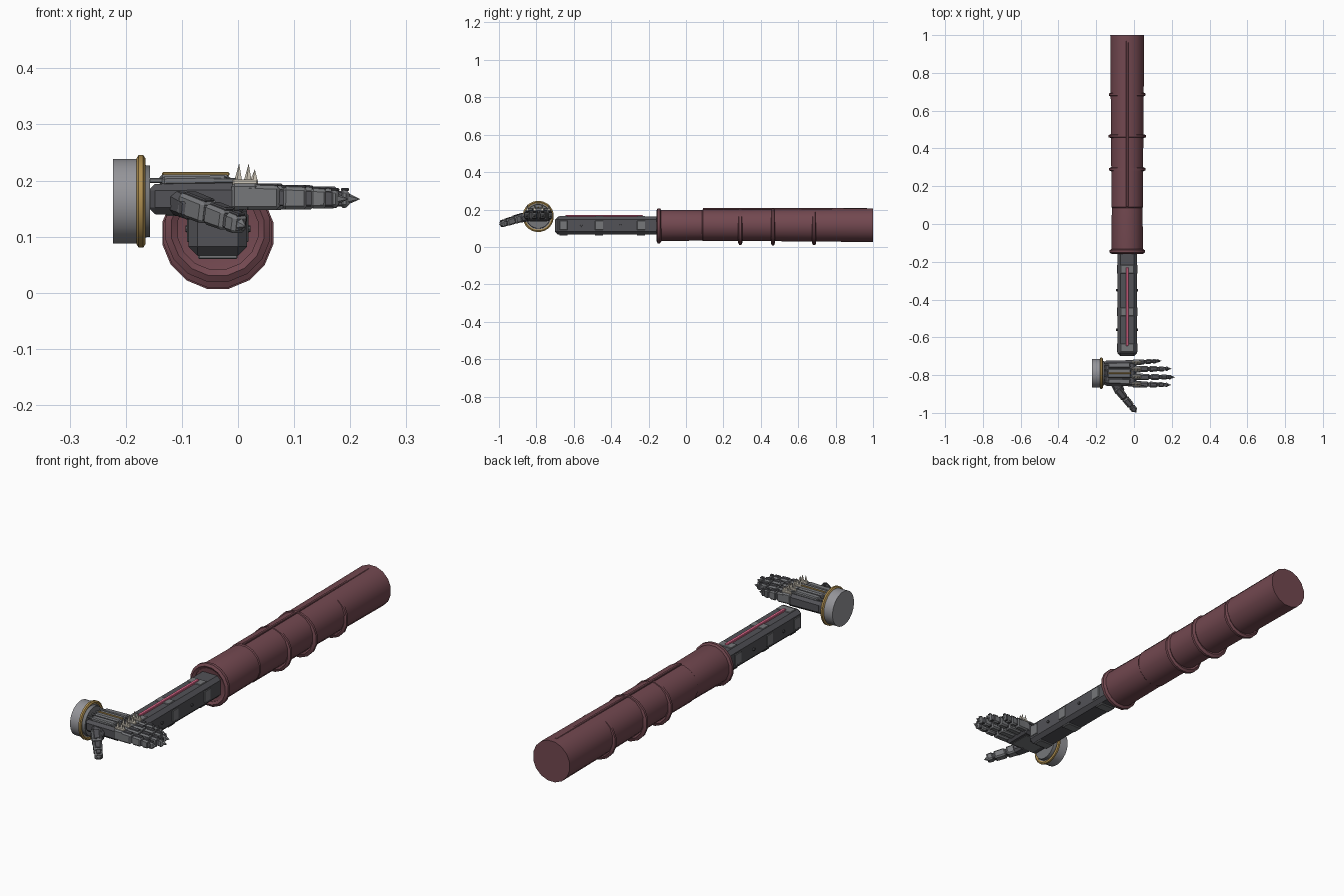
import bpy, bmesh, math
from mathutils import Vector, Matrix

if "Cube" in bpy.data.objects:
    bpy.data.objects.remove(bpy.data.objects["Cube"])


def material(name, r, g, b):
    m = bpy.data.materials.new(name)
    m.diffuse_color = (r, g, b, 1)
    m.use_nodes = True
    m.node_tree.nodes["Principled BSDF"].inputs["Base Color"].default_value = m.diffuse_color
    return m


CLOTH = material("maroon_cloth", 0.17, 0.065, 0.08)
DARK = material("dark_steel", 0.085, 0.085, 0.095)
STEEL = material("steel", 0.18, 0.185, 0.195)
LIGHT = material("light_steel", 0.30, 0.30, 0.32)
GOLD = material("gold", 0.42, 0.27, 0.08)
PINK = material("pink_glow", 0.85, 0.16, 0.30)
BONE = material("bone", 0.62, 0.57, 0.48)


def finish(name, bm, mat, smooth=False):
    bmesh.ops.recalc_face_normals(bm, faces=bm.faces)
    me = bpy.data.meshes.new(name)
    bm.to_mesh(me)
    bm.free()
    ob = bpy.data.objects.new(name, me)
    bpy.context.collection.objects.link(ob)
    me.materials.append(mat)
    if smooth:
        bpy.ops.object.select_all(action='DESELECT')
        ob.select_set(True)
        bpy.context.view_layer.objects.active = ob
        bpy.ops.object.shade_smooth_by_angle(angle=math.radians(35))
    return ob


def frame(p, q, up):
    """Matrix at the middle of p-q with local x along p-q and z near up."""
    x = (q - p).normalized()
    y = up.cross(x).normalized()
    m = Matrix((x, y, x.cross(y))).transposed().to_4x4()
    m.translation = (p + q) / 2
    return m


def beam(bm, p, q, w, h, bevel=0.0, taper=1.0, up=(0, 0, 1)):
    p, q = Vector(p), Vector(q)
    part = bmesh.new()
    bmesh.ops.create_cube(part, size=1)
    for v in part.verts:
        t = taper if v.co.x > 0 else 1
        v.co = Vector((v.co.x * (q - p).length, v.co.y * w * t, v.co.z * h * t))
    if bevel:
        bmesh.ops.bevel(part, geom=part.edges[:], offset=bevel, segments=1, affect='EDGES')
    part.transform(frame(p, q, Vector(up)))
    tmp = bpy.data.meshes.new("tmp")
    part.to_mesh(tmp)
    part.free()
    bm.from_mesh(tmp)
    bpy.data.meshes.remove(tmp)


def box(bm, x0, x1, y0, y1, z0, z1, bevel=0.0):
    z = (z0 + z1) / 2
    y = (y0 + y1) / 2
    beam(bm, (x0, y, z), (x1, y, z), y1 - y0, z1 - z0, bevel)


def cone(bm, p, q, r, n=6, r2=0.0):
    p, q = Vector(p), Vector(q)
    rot = (q - p).to_track_quat('Z', 'Y').to_matrix().to_4x4()
    bmesh.ops.create_cone(bm, cap_ends=True, segments=n, radius1=r, radius2=r2,
                          depth=(q - p).length, matrix=Matrix.Translation((p + q) / 2) @ rot)


def lathe(name, profile, center, axis, n, mat, closed=False, smooth=True):
    """Profile of (position along axis, radius) turned about x or y."""
    bm = bmesh.new()
    rings = []
    for t, r in profile:
        ring = []
        for i in range(n):
            a = 2 * math.pi * (i + 0.5) / n
            c, s = r * math.cos(a), r * math.sin(a)
            co = Vector((t, c, s)) if axis == 'x' else Vector((c, t, s))
            ring.append(bm.verts.new(co + Vector(center)))
        rings.append(ring)
    pairs = list(zip(rings, rings[1:])) + ([(rings[-1], rings[0])] if closed else [])
    for a, b in pairs:
        for i in range(n):
            bm.faces.new((a[i], a[(i + 1) % n], b[(i + 1) % n], b[i]))
    if not closed:
        bm.faces.new(rings[0])
        bm.faces.new(rings[-1])
    return finish(name, bm, mat, smooth)


def band(name, t, r, thick, width, center, axis, n, mat):
    pts = [(t + width * math.cos(k * math.pi / 3), r + thick * math.sin(k * math.pi / 3))
           for k in range(6)]
    return lathe(name, pts, center, axis, n, mat, closed=True)


AX = -0.036

# sleeve: cuff section, then the longer upper tube
lathe("sleeve_cuff", [(-0.145, 0.06), (-0.15, 0.082), (-0.13, 0.085), (0.09, 0.083)],
      (AX, 0, 0.115), 'y', 16, CLOTH)
lathe("sleeve_upper", [(0.085, 0.082), (0.09, 0.086), (0.29, 0.086), (0.465, 0.087),
                       (0.685, 0.089), (1.0, 0.0915)], (AX, 0, 0.116), 'y', 16, CLOTH)
band("cuff_ring", -0.145, 0.084, 0.013, 0.013, (AX, 0, 0.113), 'y', 16, CLOTH)
for i, y in enumerate((0.29, 0.465, 0.685)):
    band(f"sleeve_fold_{i}", y, 0.087, 0.016 if i == 1 else 0.013, 0.011,
         (AX, 0, 0.106), 'y', 16, CLOTH)
bm = bmesh.new()
box(bm, AX - 0.006, AX + 0.006, 0.09, 0.97, 0.19, 0.207, 0.002)
finish("sleeve_seam", bm, CLOTH)

# forearm: chamfered beam with collar
bm = bmesh.new()
beam(bm, (AX, -0.13, 0.114), (AX, -0.70, 0.114), 0.104, 0.096, 0.016)
finish("forearm", bm, DARK)

# clamp plates on all four faces of the forearm
bm = bmesh.new()
for y in (-0.655, -0.465, -0.24):
    box(bm, AX - 0.035, AX + 0.035, y - 0.022, y + 0.022, 0.155, 0.165, 0.002)
    box(bm, AX - 0.035, AX + 0.035, y - 0.022, y + 0.022, 0.060, 0.070, 0.002)
    for s in (-1, 1):
        x = AX + s * 0.051
        box(bm, x - 0.004, x + 0.004, y - 0.022, y + 0.022, 0.09, 0.14, 0.002)
finish("forearm_clamps", bm, STEEL)
bm = bmesh.new()
for y in (-0.56, -0.35):
    for s in (-1, 1):
        cone(bm, (AX + s * 0.048, y, 0.114), (AX + s * 0.058, y, 0.114), 0.007, 8, 0.006)
finish("forearm_bolts", bm, DARK)
bm = bmesh.new()
box(bm, AX - 0.007, AX + 0.007, -0.645, -0.23, 0.158, 0.170, 0.002)
finish("forearm_light_strip", bm, PINK)

# wrist cuff
WR = (0, -0.79, 0.163)
lathe("wrist_cuff", [(-0.223, 0.076), (-0.172, 0.076)], WR, 'x', 24, LIGHT)
band("wrist_gold_ring", -0.173, 0.077, 0.0075, 0.008, WR, 'x', 24, GOLD)
lathe("wrist_joint", [(-0.175, 0.066), (-0.157, 0.064)], WR, 'x', 24, STEEL)

# palm
bm = bmesh.new()
beam(bm, (-0.16, -0.79, 0.167), (0.012, -0.79, 0.167), 0.132, 0.054, 0.012, 1.06)
finish("palm", bm, DARK)
bm = bmesh.new()
box(bm, -0.13, -0.01, -0.84, -0.74, 0.137, 0.146, 0.003)
finish("palm_pad", bm, STEEL)

# back-of-hand plates, tendons and gold inlay
FINGERS = [(-0.848, -0.852, 0.197, 0.033), (-0.809, -0.811, 0.218, 0.034),
           (-0.769, -0.766, 0.199, 0.033), (-0.733, -0.724, 0.145, 0.029)]
bm = bmesh.new()
box(bm, -0.14, -0.015, -0.815, -0.765, 0.19, 0.211, 0.005)
for s in (-1, 1):
    beam(bm, (-0.135, -0.79 + s * 0.042, 0.199), (-0.02, -0.79 + s * 0.044, 0.201),
         0.028, 0.016, 0.004)
finish("hand_plates", bm, STEEL)
bm = bmesh.new()
for y, _, _, _ in FINGERS:
    beam(bm, (-0.165, -0.79 + (y + 0.79) * 0.75, 0.2), (0.0, y, 0.200), 0.008, 0.009, 0.002)
finish("hand_tendons", bm, STEEL)
bm = bmesh.new()
box(bm, -0.135, -0.015, -0.794, -0.786, 0.208, 0.215, 0.002)
finish("hand_gold_inlay", bm, GOLD)

# knuckle blocks and spikes
bm = bmesh.new()
spikes = bmesh.new()
for y, _, _, w in FINGERS:
    box(bm, -0.012, 0.036, y - w / 2, y + w / 2, 0.148, 0.195, 0.006)
    box(spikes, -0.010, 0.036, y - 0.009, y + 0.009, 0.190, 0.202, 0.003)
    for x, h in ((0.001, 0.231), (0.018, 0.230), (0.029, 0.220)):
        cone(spikes, (x, y, 0.198), (x + 0.001, y, h), 0.008, 5)
finish("knuckles", bm, STEEL)
finish("knuckle_spikes", spikes, BONE)


def digit(name, base, tip, w, h, cuts, up=(0, 0, 1)):
    """Jointed finger: core rod, bevelled segments with top plates, claw."""
    base, tip, u = Vector(base), Vector(tip), Vector(up)
    at = base.lerp
    core, seg, plate, claw = (bmesh.new() for _ in range(4))
    n = u - u.project(tip - base)
    n.normalize()
    beam(core, base, at(tip, 0.88), w * 0.7, h * 0.7, 0.002, 0.85, up)
    for i, (a, b) in enumerate(zip(cuts, cuts[1:])):
        k = 1 - 0.09 * i
        p, q = at(tip, a + 0.012), at(tip, b - 0.012)
        beam(seg, p, q, w * k, h * k, 0.006, 0.95, up)
        o = n * (h * k * 0.5)
        beam(plate, p.lerp(q, 0.12) + o, p.lerp(q, 0.95) + o, w * k * 0.6, 0.006, 0.002, 0.92, up)
    cone(claw, at(tip, cuts[-1] - 0.02), tip, w * 0.28)
    finish(name + "_core", core, DARK)
    finish(name + "_segments", seg, STEEL)
    finish(name + "_plates", plate, DARK)
    finish(name + "_claw", claw, STEEL)


# fingers and thumb
for i, (y0, y1, x1, w) in enumerate(FINGERS):
    digit(f"finger_{i}", (0.01, y0, 0.170), (x1, y1, 0.167), w, 0.045,
          (0.0, 0.36, 0.62, 0.81, 0.92))
bm = bmesh.new()
beam(bm, (-0.10, -0.83, 0.163), (-0.072, -0.895, 0.148), 0.06, 0.045, 0.010, 0.85)
finish("thumb_base", bm, DARK)
digit("thumb", (-0.095, -0.865, 0.160), (0.014, -0.999, 0.118), 0.042, 0.042,
      (0.0, 0.42, 0.74, 0.93), (0.15, -0.25, 1))
